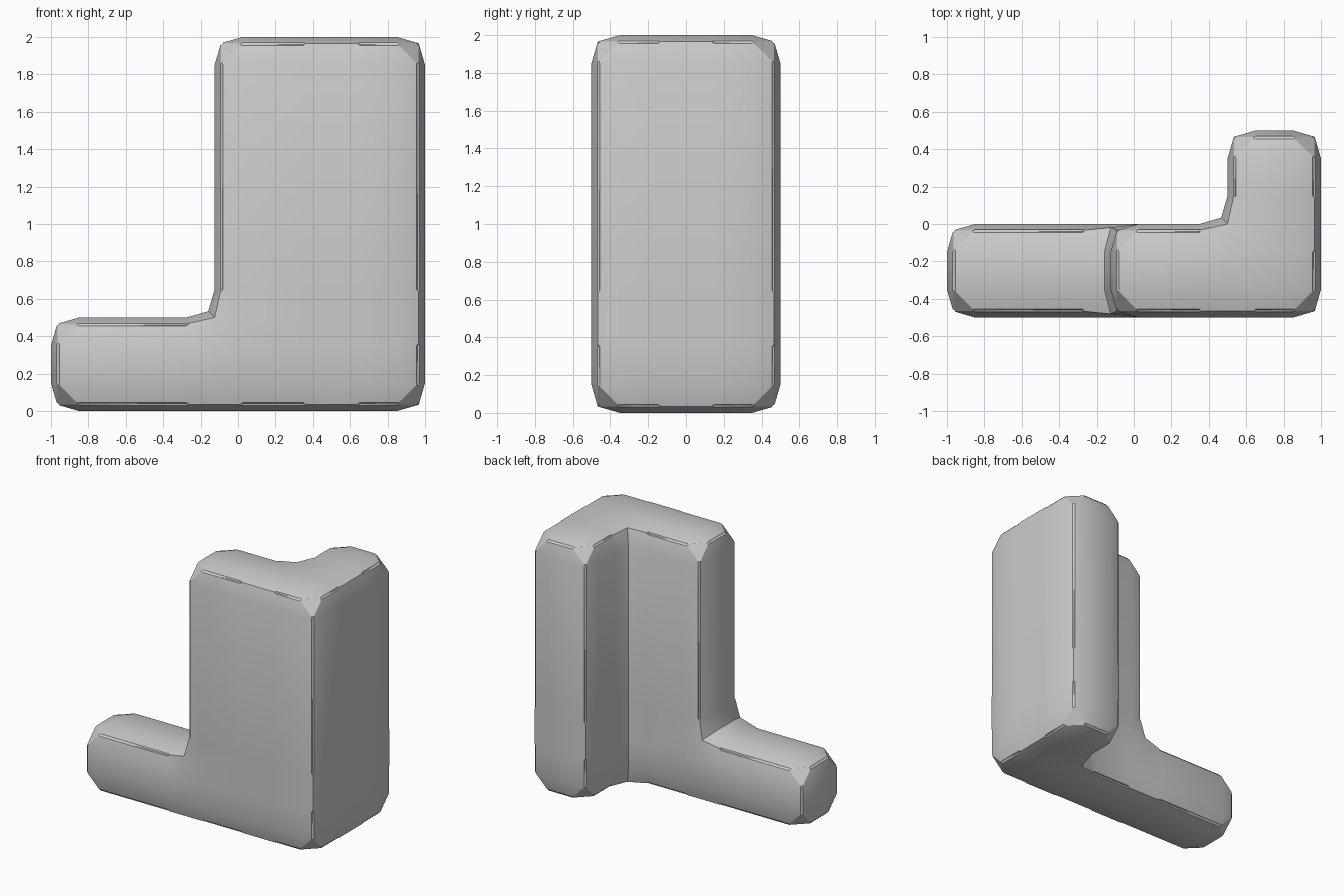
import bpy, bmesh, math
from mathutils import Vector

if "Cube" in bpy.data.objects:
    bpy.data.objects.remove(bpy.data.objects["Cube"])

WIDTH = 0.15      # chamfer reach from every edge
PROFILE = 0.6     # bulge of the two-segment chamfer
GROOVE = 0.011    # fine groove along the ridge

# Block body: a grid of cells, filled where the corner-shaped solid is
xs, ys, zs = [-1, -0.125, 0.5, 1], [-0.5, 0, 0.5], [0, 0.5, 2]
filled = {(0, 0, 0), (1, 0, 0), (2, 0, 0), (1, 0, 1), (2, 0, 1), (2, 1, 0), (2, 1, 1)}

bm = bmesh.new()
cache = {}


def vert(i):
    if i not in cache:
        cache[i] = bm.verts.new((xs[i[0]], ys[i[1]], zs[i[2]]))
    return cache[i]


for cell in filled:
    for axis in range(3):
        for side in (0, 1):
            near = list(cell)
            near[axis] += 2 * side - 1
            if tuple(near) in filled:
                continue
            ring = []
            for u, v in ((0, 0), (1, 0), (1, 1), (0, 1)):
                p = list(cell)
                p[axis] += side
                p[(axis + 1) % 3] += u
                p[(axis + 2) % 3] += v
                ring.append(vert(tuple(p)))
            bm.faces.new(ring if side else ring[::-1])

# Merge coplanar cells into clean flat sides
bmesh.ops.dissolve_limit(bm, angle_limit=math.radians(1), verts=bm.verts[:], edges=bm.edges[:])
bmesh.ops.recalc_face_normals(bm, faces=bm.faces[:])
bm.normal_update()
corners = [v.co.copy() for v in bm.verts if all(e.is_convex for e in v.link_edges)]

# Wide two-step chamfer on all edges, convex and concave
bmesh.ops.bevel(bm, geom=bm.edges[:], offset=WIDTH, offset_type='OFFSET', segments=2,
                profile=PROFILE, affect='EDGES', clamp_overlap=False)

# Cut each outer corner to a flat triangle between its three ridges
for c in corners:
    tip = min(bm.verts, key=lambda v: (v.co - c).length)
    if len(tip.link_edges) != 3:
        continue
    ends = [e.other_vert(tip) for e in tip.link_edges]
    tip.co = sum((v.co for v in ends), Vector()) / 3
    for f in list(tip.link_faces):
        pair = [v for v in ends if v in f.verts]
        if len(f.verts) > 3 and len(pair) == 2:
            bmesh.utils.face_split(f, pair[0], pair[1])
    bmesh.ops.dissolve_verts(bm, verts=[tip])

# Fine grooves along the straight outer ridges
bm.normal_update()
ridges = [e for e in bm.edges if len(e.link_faces) == 2 and e.is_convex
          and e.calc_length() > 0.19 and e.calc_face_angle() > math.radians(45)]
bmesh.ops.bevel(bm, geom=ridges, offset=GROOVE, offset_type='OFFSET', segments=2,
                profile=0.0, affect='EDGES', clamp_overlap=False)

bmesh.ops.recalc_face_normals(bm, faces=bm.faces[:])
mesh = bpy.data.meshes.new("corner_block")
bm.to_mesh(mesh)
bm.free()
block = bpy.data.objects.new("corner_block", mesh)
bpy.context.collection.objects.link(block)
bpy.context.view_layer.objects.active = block
block.select_set(True)
bpy.ops.object.shade_smooth_by_angle(angle=math.radians(30))
